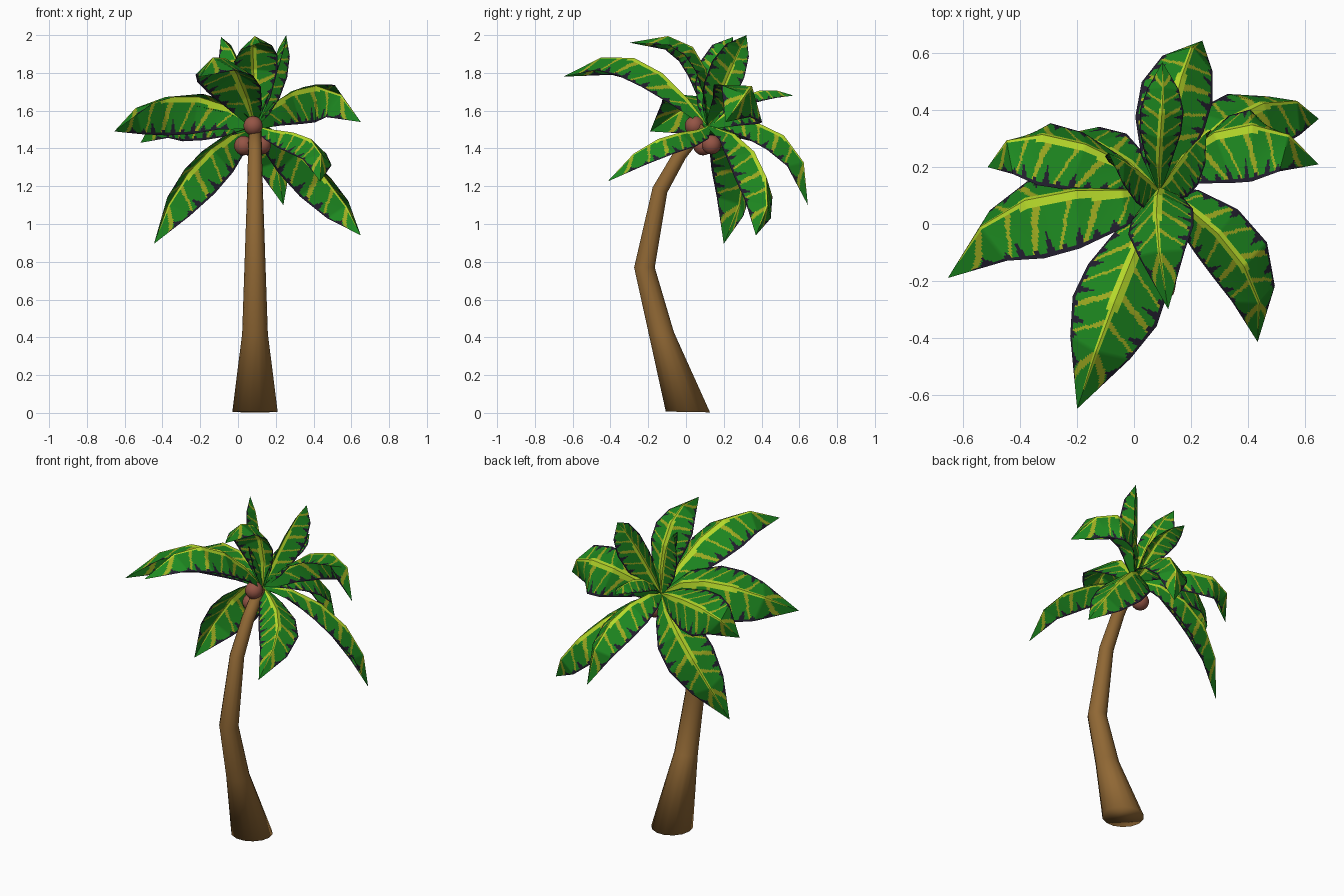
import bpy, bmesh, math
from mathutils import Vector

if "Cube" in bpy.data.objects:
    bpy.data.objects.remove(bpy.data.objects["Cube"])


def mat(name, rgb):
    m = bpy.data.materials.new(name)
    m.diffuse_color = (*rgb, 1)
    m.use_nodes = True
    m.node_tree.nodes["Principled BSDF"].inputs["Base Color"].default_value = m.diffuse_color
    return m


LEAF = [mat("leaf green", (0.013, 0.255, 0.015)), mat("midrib lime", (0.50, 0.74, 0.025)),
        mat("vein olive", (0.36, 0.43, 0.016)), mat("torn edge dark", (0.016, 0.013, 0.028))]
BARK = mat("bark brown", (0.28, 0.138, 0.035))
NUT = mat("coconut brown", (0.30, 0.09, 0.06))


def finish(bm, name, mats, angle):
    me = bpy.data.meshes.new(name)
    bm.to_mesh(me)
    bm.free()
    for m in mats:
        me.materials.append(m)
    ob = bpy.data.objects.new(name, me)
    bpy.context.collection.objects.link(ob)
    bpy.ops.object.select_all(action='DESELECT')
    ob.select_set(True)
    bpy.context.view_layer.objects.active = ob
    bpy.ops.object.shade_smooth_by_angle(angle=math.radians(angle))


# Trunk: bent, tapering tube; rows are y, z, radius, tilt in degrees
def trunk():
    rows = [(0.01, 0.005, 0.12, -1), (-0.13, 0.42, 0.068, 6), (-0.22, 0.77, 0.056, 0),
            (-0.138, 1.18, 0.042, -20), (-0.03, 1.37, 0.037, -40), (0.09, 1.52, 0.034, -42)]
    sides = 14
    bm = bmesh.new()
    rings = []
    for y, z, r, t in rows:
        t = math.radians(t)
        ring = []
        for s in range(sides):
            a = 2 * math.pi * s / sides
            d = r * math.sin(a)
            ring.append(bm.verts.new((0.09 + r * math.cos(a), y + d * math.cos(t), z + d * math.sin(t))))
        rings.append(ring)
    for r0, r1 in zip(rings, rings[1:]):
        for s in range(sides):
            n = (s + 1) % sides
            bm.faces.new((r0[s], r0[n], r1[n], r1[s]))
    bm.faces.new(rings[0][::-1])
    bm.faces.new(rings[-1])
    bmesh.ops.recalc_face_normals(bm, faces=bm.faces)
    finish(bm, "trunk", [BARK], 179)


BASE = Vector((0.09, 0.12, 1.52))
WIDTHS = [0.12, 0.62, 0.95, 1.0, 0.72, 0.0]
FOLD = math.radians(36)


def ridge(pts, t):
    """Cubic through four evenly spaced points."""
    out = Vector((0, 0, 0))
    for i, p in enumerate(pts):
        w = 1
        for j in range(4):
            if j != i:
                w *= (3 * t - j) / (i - j)
        out += p * w
    return out


# Leaf colours: u runs base to tip, v runs midrib to edge
def leaf_colour(u, v):
    if v < 0.24 * (1.08 - u):
        return 1
    tooth = max(0, 1 - abs((u * 13 + 0.3) % 1 - 0.5) * 3.2)
    depth = 0.06 + 0.34 * tooth * (0.65 + 0.35 * math.sin(u * 37))
    if 0.14 < u < 0.92 and v > 1 - depth:
        return 3
    width = 0.20 + 0.06 * math.sin(u * 23)
    if 0.17 < u < 0.92 and (u - 0.10 * v) * 7.5 % 1 < width * (1.1 - 0.4 * v):
        return 2
    return 0


# Frond: folded, arching leaf with coarse facets and finely cut colour areas
def frond(name, p1, p2, tip, half, roll=0):
    pts = [BASE, Vector(p1), Vector(p2), Vector(tip)]
    flat = pts[3] - pts[0]
    side0 = Vector((-flat.y, flat.x, 0)).normalized()
    n = len(WIDTHS) - 1
    mids, edges = [], {1: [], -1: []}
    for i, w in enumerate(WIDTHS):
        t = i / n
        mid = ridge(pts, t)
        tan = (ridge(pts, t + 0.03) - ridge(pts, t - 0.03)).normalized()
        side = (side0 - tan * side0.dot(tan)).normalized()
        up = tan.cross(side)
        mids.append(mid)
        for s in (1, -1):
            a = -FOLD + math.radians(roll) * s
            edges[s].append(mid + (side * s * math.cos(a) + up * math.sin(a)) * half * w)
    nu, nv = 120, 14
    bm = bmesh.new()
    grid = []
    for k in range(nu + 1):
        x = k / nu * n
        i = min(int(x), n - 1)
        f = x - i
        m = mids[i].lerp(mids[i + 1], f)
        row = []
        for c in range(-nv, nv + 1):
            e = edges[1 if c > 0 else -1]
            row.append(bm.verts.new(m.lerp(e[i].lerp(e[i + 1], f), abs(c) / nv)))
        grid.append(row)
    for k in range(nu):
        for c in range(2 * nv):
            face = bm.faces.new((grid[k][c], grid[k + 1][c], grid[k + 1][c + 1], grid[k][c + 1]))
            face.material_index = leaf_colour((k + 0.5) / nu, abs(c + 0.5 - nv) / nv)
    bmesh.ops.remove_doubles(bm, verts=bm.verts, dist=1e-5)
    finish(bm, name, LEAF, 40)


trunk()

# Hanging fronds
frond("frond_low_right", (0.28, 0.33, 1.42), (0.50, 0.435, 1.2), (0.65, 0.37, 0.94), 0.17, -25)
frond("frond_low_back", (0.12, 0.32, 1.55), (0.18, 0.56, 1.43), (0.24, 0.645, 1.10), 0.16)
frond("frond_low_front", (0.26, 0.0, 1.49), (0.41, -0.19, 1.43), (0.435, -0.415, 1.225), 0.14)
frond("frond_low_left", (-0.1, 0.27, 1.43), (-0.3, 0.31, 1.22), (-0.445, 0.2, 0.895), 0.18, 38)
# Spreading fronds
frond("frond_right", (0.24, 0.30, 1.68), (0.46, 0.345, 1.725), (0.65, 0.21, 1.54), 0.20, -38)
frond("frond_left_back", (-0.12, 0.26, 1.6), (-0.37, 0.315, 1.6), (-0.515, 0.2, 1.43), 0.18, 40)
frond("frond_left", (-0.15, 0.12, 1.66), (-0.44, 0.06, 1.66), (-0.655, -0.19, 1.49), 0.215, 38)
frond("frond_front", (0.01, -0.08, 1.76), (-0.09, -0.33, 1.89), (-0.2, -0.65, 1.78), 0.195, 6)
# Young fronds at the top
frond("frond_back", (0.09, 0.27, 1.66), (0.1, 0.42, 1.71), (0.1, 0.57, 1.68), 0.095)
frond("frond_top_front", (0.085, 0.12, 1.77), (0.08, 0.0, 1.965), (0.12, -0.3, 1.96), 0.145, 8)
frond("frond_top_left", (0.06, 0.15, 1.68), (0.0, 0.2, 1.86), (-0.09, 0.25, 1.99), 0.12, 72)
frond("frond_top_right", (0.13, 0.18, 1.68), (0.19, 0.26, 1.87), (0.255, 0.32, 2.0), 0.12, -65)

# Coconuts
for i, p in enumerate([(0.08, 0.045, 1.52), (0.03, 0.09, 1.415), (0.125, 0.135, 1.42)]):
    bm = bmesh.new()
    bmesh.ops.create_uvsphere(bm, u_segments=14, v_segments=9, radius=0.052)
    bmesh.ops.translate(bm, verts=bm.verts, vec=p)
    finish(bm, f"coconut_{i + 1}", [NUT], 60)
